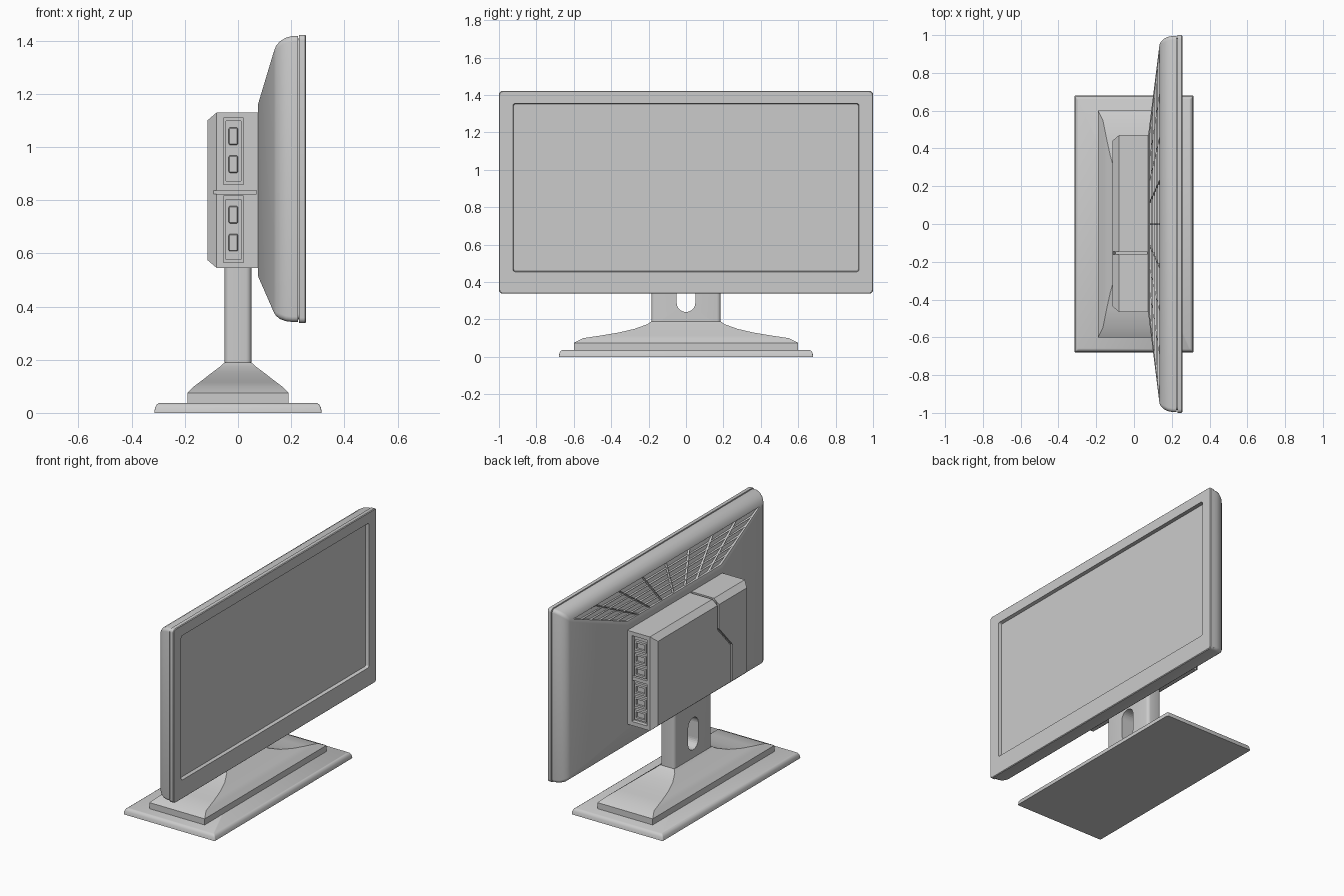
import bpy, bmesh
from math import cos, sin, pi, radians
from mathutils import Vector

cube = bpy.data.objects.get("Cube")
if cube:
    bpy.data.objects.remove(cube, do_unlink=True)

grey = bpy.data.materials.new("light grey plastic")
grey.use_nodes = True
grey.diffuse_color = (0.6, 0.6, 0.6, 1)
grey.node_tree.nodes["Principled BSDF"].inputs["Base Color"].default_value = grey.diffuse_color


def place(axis, pos, a, b):
    return {"x": (pos, a, b), "y": (a, pos, b), "z": (a, b, pos)}[axis]


def rect(axis, pos, a0, a1, b0, b1, r=0.0, seg=4):
    """Rectangle across an axis, with optional rounded corners."""
    pts = []
    corners = [(a1 - r, b1 - r), (a0 + r, b1 - r), (a0 + r, b0 + r), (a1 - r, b0 + r)]
    for k, (ca, cb) in enumerate(corners):
        for i in range(seg + 1 if r else 1):
            t = (k + i / seg) * pi / 2
            pts.append(place(axis, pos, ca + r * cos(t), cb + r * sin(t)))
    return pts


def finish(name, bm, smooth):
    bmesh.ops.recalc_face_normals(bm, faces=bm.faces)
    mesh = bpy.data.meshes.new(name)
    bm.to_mesh(mesh)
    bm.free()
    ob = bpy.data.objects.new(name, mesh)
    bpy.context.collection.objects.link(ob)
    mesh.materials.append(grey)
    if smooth:
        activate(ob)
        bpy.ops.object.shade_smooth_by_angle(angle=radians(smooth))
    return ob


def activate(ob):
    bpy.ops.object.select_all(action="DESELECT")
    ob.select_set(True)
    bpy.context.view_layer.objects.active = ob


def skin(rings):
    """Bridge equal rings into a closed solid."""
    bm = bmesh.new()
    loops = [[bm.verts.new(p) for p in ring] for ring in rings]
    n = len(loops[0])
    for lo, hi in zip(loops, loops[1:]):
        for i in range(n):
            j = (i + 1) % n
            bm.faces.new((lo[i], lo[j], hi[j], hi[i]))
    bm.faces.new(loops[0])
    bm.faces.new(loops[-1])
    bmesh.ops.recalc_face_normals(bm, faces=bm.faces)
    return bm


def loft(name, rings, smooth=0):
    return finish(name, skin(rings), smooth)


def block(name, x0, x1, y0, y1, z0, z1):
    return loft(name, [rect("x", x, y0, y1, z0, z1) for x in (x0, x1)])


def cut(target, cutter):
    cutter.hide_render = True
    mod = target.modifiers.new("cut", "BOOLEAN")
    mod.operation, mod.solver, mod.object = "DIFFERENCE", "EXACT", cutter
    activate(target)
    bpy.ops.object.modifier_apply(modifier=mod.name)
    bpy.data.objects.remove(cutter, do_unlink=True)


# Foot plate with a softened top edge
loft("foot_plate", [rect("z", z, -0.315 + d, 0.315 - d, -0.68 + d, 0.68 - d, 0.006)
                    for z, d in ((0, 0), (0.02, 0.003), (0.031, 0.009), (0.037, 0.018))], 40)

# Sweeping pedestal
pedestal = [(0.037, 0.19, 0.6), (0.075, 0.19, 0.6), (0.1, 0.165, 0.55), (0.115, 0.145, 0.45),
            (0.13, 0.125, 0.36), (0.15, 0.1, 0.275), (0.175, 0.066, 0.205), (0.19, 0.05, 0.185)]
loft("pedestal", [rect("z", z, -hx, hx, -hy, hy) for z, hx, hy in pedestal], 25)

# Column with a cable hole
column = loft("column", [rect("z", z, -0.05, 0.05, -0.185, 0.185, 0.02) for z in (0.17, 0.56)], 35)
cut(column, loft("hole_cutter", [rect("x", x, -0.05, 0.05, 0.24, 0.44, 0.0499, 8)
                                 for x in (-0.2, 0.2)]))
activate(column)
bpy.ops.object.shade_smooth_by_angle(angle=radians(35))

# Bezel with the sunken screen
loft("screen_bezel", [
    rect("x", 0.23, -1, 1, 0.338, 1.422, 0.02),
    rect("x", 0.252, -1, 1, 0.338, 1.422, 0.02),
    rect("x", 0.256, -0.996, 0.996, 0.342, 1.418, 0.016),
    rect("x", 0.256, -0.925, 0.925, 0.455, 1.355, 0.012),
    rect("x", 0.235, -0.921, 0.921, 0.459, 1.351, 0.008)], 30)

# Back shell: flat centre, sloping sides, rounded rim and a seam at the bezel
shell = [(0.075, 0.47, 0.515, 1.16, 0.004), (0.135, 0.95, 0.378, 1.36, 0.01),
         (0.143, 0.966, 0.365, 1.38, 0.014), (0.158, 0.98, 0.353, 1.398, 0.02),
         (0.18, 0.991, 0.345, 1.411, 0.02), (0.205, 0.996, 0.342, 1.418, 0.02),
         (0.226, 0.996, 0.342, 1.418, 0.02), (0.226, 0.986, 0.352, 1.408, 0.02),
         (0.232, 0.986, 0.352, 1.408, 0.02)]
bm = skin([rect("x", x, -hy, hy, z0, z1, r) for x, hy, z0, z1, r in shell])

# Vent grille sunk into the upper slope
slope = max((f for f in bm.faces if f.normal.z > 0.2 and 0.08 < f.calc_center_median().x < 0.13),
            key=lambda f: f.calc_area())
bmesh.ops.inset_region(bm, faces=[slope], thickness=0.022)
corners = sorted((v.co.copy() for v in slope.verts), key=lambda c: c.z)
low, high = (sorted(pair, key=lambda c: c.y) for pair in (corners[:2], corners[2:]))
bmesh.ops.delete(bm, geom=[slope], context="FACES_ONLY")
cols, rows = 8, 6
grid = [[bm.verts.new(low[0].lerp(low[1], c / cols).lerp(high[0].lerp(high[1], c / cols), r / rows))
         for c in range(cols + 1)] for r in range(rows + 1)]
slots = []
for r in range(rows):
    for c in range(cols):
        slots.append(bm.faces.new((grid[r][c], grid[r + 1][c], grid[r + 1][c + 1], grid[r][c + 1])))
bmesh.ops.remove_doubles(bm, verts=bm.verts, dist=0.0001)
bm.normal_update()
for f in slots:
    if f.normal.x > 0:
        f.normal_flip()
bmesh.ops.inset_individual(bm, faces=slots, thickness=0.006)
for v, push in [(v, f.normal * -0.012) for f in slots for v in f.verts]:
    v.co += push
finish("back_shell", bm, 30)

# Rear housing with chamfered back
housing = loft("rear_housing", [
    rect("x", 0.08, -0.465, 0.47, 0.545, 1.13),
    rect("x", -0.08, -0.465, 0.47, 0.545, 1.13),
    rect("x", -0.115, -0.435, 0.44, 0.575, 1.1)])

# Panel seam across the top, back and bottom of the housing
path = [(-0.145, 1.15), (-0.145, 0.95), (-0.28, 0.8), (-0.28, 0.53)]
band = path + [(y - 0.016, z) for y, z in reversed(path)]
cut(housing, loft("seam_cutter", [[(x, y, z) for y, z in band] for x in (-0.13, -0.1)]))
cut(housing, block("top_seam_cutter", -0.13, 0.07, -0.161, -0.145, 1.115, 1.15))
cut(housing, block("bottom_seam_cutter", -0.13, 0.07, -0.296, -0.28, 0.53, 0.56))
cut(housing, block("side_seam_cutter", -0.13, 0.07, -0.5, -0.455, 0.823, 0.837))

# Right end: two stepped recesses with two buttons each
for label, z in (("lower", 0.565), ("upper", 0.86)):
    cut(housing, block("frame_cutter", -0.055, 0.02, -0.5, -0.455, z, z + 0.25))
    cut(housing, block("recess_cutter", -0.046, 0.011, -0.5, -0.44, z + 0.012, z + 0.238))
    for i in range(2):
        b = z + 0.043 + i * 0.105
        loft(f"{label}_button_{i + 1}", [
            rect("y", -0.435, -0.035, 0, b, b + 0.065, 0.006),
            rect("y", -0.452, -0.035, 0, b, b + 0.065, 0.006),
            rect("y", -0.455, -0.032, -0.003, b + 0.003, b + 0.062, 0.004)])

# Left end: a tall recess holding a column of ports
cut(housing, block("port_bay_cutter", -0.06, 0.045, 0.445, 0.5, 0.57, 1.105))
block("port_divider", -0.06, 0.045, 0.44, 0.465, 0.826, 0.848)
for i in range(6):
    z = 0.585 + i * 0.08 + (0.03 if i > 2 else 0)
    port = block(f"port_{i + 1}", -0.048, 0.033, 0.44, 0.462, z, z + 0.06)
    cut(port, block("port_cutter", -0.036, 0.021, 0.45, 0.5, z + 0.013, z + 0.047))
